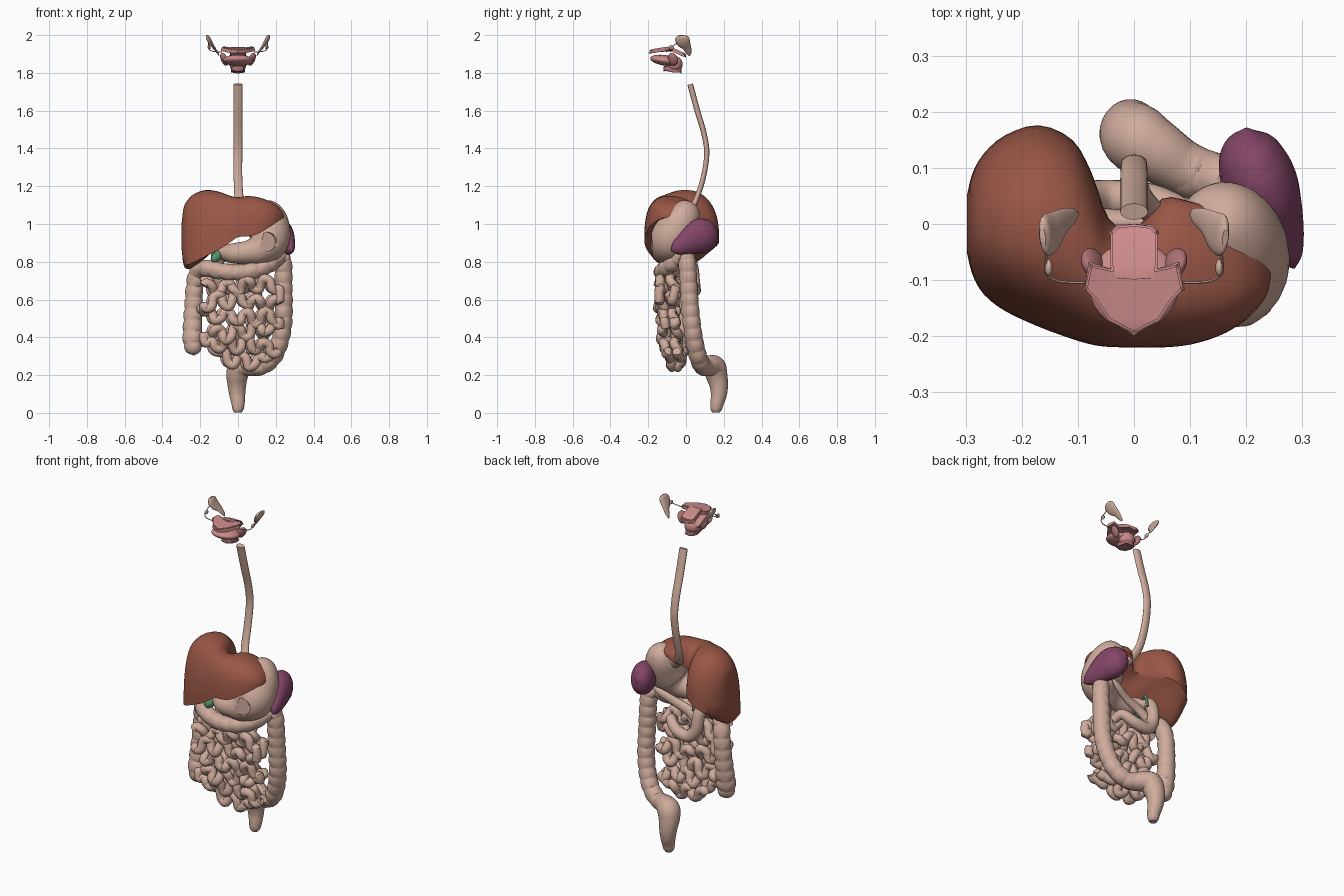
import bpy, bmesh, math, random
from mathutils import Vector, Matrix

if "Cube" in bpy.data.objects:
    bpy.data.objects.remove(bpy.data.objects["Cube"])

random.seed(4)


def mat(name, c):
    m = bpy.data.materials.new(name)
    m.diffuse_color = (*c, 1)
    m.use_nodes = True
    m.node_tree.nodes["Principled BSDF"].inputs["Base Color"].default_value = m.diffuse_color
    return m


BEIGE = mat("beige tissue", (0.62, 0.41, 0.33))
LIVER = mat("liver brown", (0.32, 0.095, 0.062))
PURPLE = mat("spleen purple", (0.23, 0.06, 0.135))
PINK = mat("mouth pink", (0.6, 0.26, 0.255))
DARK = mat("dark pink", (0.42, 0.17, 0.175))
GREEN = mat("bile green", (0.09, 0.28, 0.14))


def finish(name, bm, m, angle=50):
    bmesh.ops.recalc_face_normals(bm, faces=bm.faces)
    me = bpy.data.meshes.new(name)
    bm.to_mesh(me)
    bm.free()
    ob = bpy.data.objects.new(name, me)
    bpy.context.collection.objects.link(ob)
    me.materials.append(m)
    bpy.ops.object.select_all(action='DESELECT')
    ob.select_set(True)
    bpy.context.view_layer.objects.active = ob
    bpy.ops.object.shade_smooth_by_angle(angle=math.radians(angle))
    return ob


def spline(pts, sub):
    """Catmull-Rom through points (x, y, z, radius)."""
    p = [Vector(q) for q in pts]
    p = [2 * p[0] - p[1]] + p + [2 * p[-1] - p[-2]]
    out = []
    for i in range(1, len(p) - 2):
        a, b, c, d = p[i - 1:i + 3]
        for k in range(sub):
            t = k / sub
            out.append(0.5 * (2 * b + (c - a) * t + (2 * a - 5 * b + 4 * c - d) * t * t
                              + (3 * b - a - 3 * c + d) * t ** 3))
    return out + [p[-2]]


def loft(rings, bm):
    """Skin a list of equal-length closed rings and cap both ends."""
    vs = [[bm.verts.new(v) for v in r] for r in rings]
    n = len(vs[0])
    for a, b in zip(vs, vs[1:]):
        for j in range(n):
            bm.faces.new((a[j], a[(j + 1) % n], b[(j + 1) % n], b[j]))
    bm.faces.new(vs[0])
    bm.faces.new(vs[-1])


def tube(name, pts, m, sub=6, sides=16, squash=1.0, ref=(1, 0, 0), bump=0.0, pitch=0.05):
    path = spline(pts, sub)
    c = [q.to_3d() for q in path]
    n, run, rings = Vector(ref), 0.0, []
    for i, q in enumerate(path):
        t = (c[min(i + 1, len(c) - 1)] - c[max(i - 1, 0)]).normalized()
        n = (n - t * n.dot(t)).normalized()
        b = t.cross(n)
        if i:
            run += (c[i] - c[i - 1]).length
        ring = []
        for j in range(sides):
            a = 2 * math.pi * j / sides
            # pouches bulge between three lengthwise bands
            pouch = bump * (abs(math.sin(math.pi * run / pitch)) ** 0.6 - 0.6) * abs(math.sin(1.5 * a)) ** 0.5
            r = max(q[3], 0.001) * (1 + pouch)
            ring.append(c[i] + n * (r * math.cos(a)) + b * (r * squash * math.sin(a)))
        rings.append(ring)
    bm = bmesh.new()
    loft(rings, bm)
    return finish(name, bm, m)


def blob(name, loc, size, m, rot=(0, 0, 0)):
    bm = bmesh.new()
    bmesh.ops.create_uvsphere(bm, u_segments=28, v_segments=18, radius=1)
    ob = finish(name, bm, m)
    ob.location, ob.scale, ob.rotation_euler = loc, size, rot
    return ob


def slab(name, half, zf, thick, m, bevel=0.004):
    """Plate mirrored in x from a half outline; zf gives the lower surface height."""
    pts = half + [(-x, y) for x, y in reversed(half) if x > 0]
    bm = bmesh.new()
    loft([[(x, y, zf(x, y) + h) for x, y in pts] for h in (0, thick)], bm)
    bmesh.ops.triangulate(bm, faces=[f for f in bm.faces if len(f.verts) > 4])
    rim = [e for e in bm.edges if e.calc_face_angle(0) > .7]
    bmesh.ops.bevel(bm, geom=rim, offset=bevel, segments=2, affect='EDGES')
    return finish(name, bm, m, 50)


# Gullet
tube("esophagus", [(0, .022, 1.74, .025), (0, .06, 1.6, .025), (0, .095, 1.48, .024), (0, .11, 1.37, .023),
                   (0, .09, 1.24, .023), (.01, .05, 1.12, .024), (.05, .01, 1.05, .028), (.11, 0, 1.02, .03)],
     BEIGE, squash=.6)

# Stomach with a round window recess in its front wall
stomach = tube("stomach", [(.14, .025, 1.115, .004), (.145, .018, 1.10, .05), (.158, -.005, 1.05, .088),
                           (.168, -.045, .98, .107), (.158, -.085, .91, .109), (.11, -.105, .865, .082),
                           (.05, -.11, .85, .062), (-.02, -.10, .845, .054), (-.08, -.06, .85, .04),
                           (-.11, -.02, .845, .03)], BEIGE, sides=28)
bm = bmesh.new()
bmesh.ops.create_cone(bm, cap_ends=True, segments=32, radius1=.052, radius2=.052, depth=.1,
                      matrix=Matrix.Translation((.165, -.222, .905)) @ Matrix.Rotation(math.radians(20), 4, 'Z')
                      @ Matrix.Rotation(math.radians(90), 4, 'X'))
cutter = finish("window_cutter", bm, BEIGE)
cutter.hide_render = True
bpy.context.view_layer.objects.active = stomach
mod = stomach.modifiers.new("window", 'BOOLEAN')
mod.operation, mod.object = 'DIFFERENCE', cutter
bpy.ops.object.modifier_apply(modifier="window")
bpy.data.objects.remove(cutter)

# Liver: domed sections along x (x, front y, back y, front rim z, back rim z, top z, underside arch)
sections = [(-.298, -.05, .05, .87, .90, 1.01, -.02), (-.288, -.09, .09, .80, .87, 1.085, -.045),
            (-.268, -.125, .125, .785, .87, 1.125, -.06), (-.23, -.155, .158, .80, .88, 1.16, -.06),
            (-.17, -.183, .176, .83, .91, 1.18, -.04), (-.11, -.205, .15, .86, .94, 1.173, 0),
            (-.075, -.215, .09, .88, .97, 1.162, .0), (-.045, -.219, .01, .90, 1.0, 1.15, .01),
            (0, -.22, -.01, .93, 1.02, 1.142, .02), (.05, -.22, .045, .935, 1.06, 1.148, .02),
            (.10, -.215, .04, .945, 1.08, 1.143, .02), (.15, -.2, .025, .975, 1.08, 1.128, .01),
            (.19, -.178, 0, 1.0, 1.07, 1.11, .01), (.22, -.15, -.028, 1.02, 1.055, 1.085, 0),
            (.237, -.125, -.06, 1.03, 1.045, 1.06, 0), (.243, -.10, -.085, 1.035, 1.04, 1.045, 0)]
rings = []
cols = [spline([(s[0], s[1], s[2], s[6]) for s in sections], 3),
        spline([(s[0], s[3], s[4], s[5]) for s in sections], 3)]
for p, q in zip(*cols):
    x, yf, yb, arch = p
    zf, zb, zt = q[1:]
    ring = []
    for k in range(25):
        a = math.pi * k / 24
        u = -math.copysign(abs(math.cos(a)) ** .85, math.cos(a))
        base = zf + (zb - zf) * (u + 1) / 2
        ring.append((x, (yf + yb) / 2 + (yb - yf) / 2 * u, base + (zt - base) * math.sin(a) ** .8))
    for k in range(1, 10):
        t = k / 10
        ring.append((x, yb + (yf - yb) * t, zb + (zf - zb) * t + arch * math.sin(math.pi * t)))
    rings.append(ring)
bm = bmesh.new()
loft(rings, bm)
finish("liver", bm, LIVER)

# Spleen, gallbladder and bile duct
tube("spleen", [(.285, -.078, .86, .004), (.277, -.055, .87, .034), (.258, -.005, .895, .064),
                (.232, .055, .928, .09), (.213, .105, .945, .088), (.203, .145, .958, .062),
                (.20, .17, .965, .006)], PURPLE, ref=(0, 0, 1), squash=.72, sides=24)
tube("gallbladder", [(-.135, -.115, .805, .004), (-.13, -.11, .81, .018), (-.11, -.09, .83, .026),
                     (-.09, -.05, .855, .018), (-.075, -.01, .865, .008), (-.065, .02, .86, .007),
                     (-.07, .03, .80, .007)], GREEN)

# Large bowel
tube("ascending_and_transverse_colon",
     [(-.232, -.04, .305, .005), (-.234, -.04, .325, .036), (-.24, -.035, .38, .05), (-.24, -.02, .47, .049),
      (-.235, -.01, .58, .046), (-.228, -.01, .68, .045), (-.21, -.03, .75, .045), (-.165, -.08, .765, .044),
      (-.09, -.115, .75, .043), (0, -.128, .743, .042), (.09, -.118, .755, .042), (.165, -.08, .785, .042),
      (.215, -.02, .825, .042), (.238, .0, .82, .043)], BEIGE, 14, 24, bump=.17, pitch=.062)
tube("descending_colon",
     [(.205, -.03, .82, .03), (.23, .0, .825, .044), (.24, .008, .77, .046), (.241, .014, .68, .046),
      (.242, .02, .58, .046), (.24, .03, .48, .046), (.222, .045, .38, .046), (.185, .065, .295, .046),
      (.13, .085, .25, .046), (.08, .10, .242, .046)], BEIGE, 14, 24, bump=.15, pitch=.06)
tube("sigmoid_and_rectum",
     [(.12, .09, .245, .044), (.08, .105, .245, .05), (.04, .13, .25, .056), (.008, .15, .24, .062),
      (-.004, .162, .20, .058), (-.006, .173, .15, .05), (-.004, .174, .10, .043), (0, .165, .055, .036),
      (0, .16, .02, .03), (0, .16, .002, .02)], BEIGE, 8, 24)

# Small bowel: duodenum loop, then folded rows in two layers
tube("duodenum", [(-.09, -.04, .85, .03), (-.11, .0, .84, .033), (-.105, .03, .78, .034),
                  (-.095, .04, .70, .034), (-.05, .045, .65, .034), (.03, .04, .66, .032),
                  (.09, .01, .70, .028), (.11, -.04, .68, .025)], BEIGE)
tube("pancreas", [(-.08, .01, .74, .03), (-.02, .005, .78, .03), (.06, .01, .81, .026),
                  (.14, .03, .85, .022), (.19, .04, .88, .006)], BEIGE, squash=.7)


def small_bowel(name, depth, shift):
    pts, flip, side = [], 1, 1
    for row, z in enumerate((.672, .59, .508, .43, .355, .285)):
        half = (.205, .205, .205, .205, .195, .13)[row]
        count = round(2 * half / .052)
        y = depth + (0, 0, .005, .015, .025, .045)[row]
        for i in range(count):
            xc = flip * (-half + (i + .5) * 2 * half / count) + .02 + shift
            zc = z + random.uniform(-.008, .008) + .014 * math.sin(15 * xc + 2 * row + 40 * shift)
            dy, h = random.uniform(-.016, .016), random.uniform(.024, .038)
            lean = random.uniform(-.014, .014)
            for dx, k in ((-.021, .5), (lean, 1), (.021, .5)):
                pts.append((xc + flip * dx, y + dy + random.uniform(-.006, .006), zc + side * h * k, .0245))
            side = -side
        flip = -flip
    tube(name, pts, BEIGE, sub=4, sides=12)


small_bowel("front_small_bowel", -.13, 0)
small_bowel("rear_small_bowel", -.072, -.012)

# Mouth: hard and soft palate, tongue, tongue root, floor
slab("palate", [(0, -.195), (.045, -.172), (.07, -.135), (.088, -.115), (.078, -.072), (.04, -.08), (0, -.08)],
     lambda x, y: 1.902 + (y + .2) * .1 + abs(x) * .1, .018, PINK)
slab("soft_palate", [(0, -.103), (.036, -.10), (.042, -.075), (.042, -.015), (.03, -.004), (0, 0)],
     lambda x, y: 1.918 - max(0, y + .07) * .5, .018, PINK)
blob("tongue", (0, -.11, 1.866), (.08, .08, .028), PINK, (-.15, 0, 0))
blob("tongue_root", (0, -.06, 1.846), (.045, .042, .042), PINK, (-.3, 0, 0))
slab("mouth_floor", [(0, -.12), (.03, -.11), (.036, -.06), (.025, -.03), (0, -.025)],
     lambda x, y: 1.812 - (y + .12) * .12, .026, DARK)

# Salivary glands and ducts on both sides
for s, side in ((1, "left"), (-1, "right")):
    tube(side + "_cheek_gland", [(s * .10, .018, 1.89, .004), (s * .108, .015, 1.905, .014),
                                 (s * .128, .004, 1.935, .024), (s * .147, -.014, 1.962, .037),
                                 (s * .158, -.022, 1.986, .036), (s * .163, -.024, 1.999, .018)],
         BEIGE, ref=(0, 1, 0), squash=.3)
    tube(side + "_gland_duct", [(s * .155, -.045, 1.96, .0025), (s * .157, -.085, 1.93, .0025),
                                (s * .135, -.102, 1.915, .0025), (s * .085, -.105, 1.91, .0025)], BEIGE, sides=6)
    blob(side + "_accessory_gland", (s * .152, -.078, 1.935), (.007, .015, .012), BEIGE)
    blob(side + "_lower_gland", (s * .073, -.07, 1.872), (.016, .028, .036), DARK, (0, s * .4, s * -.4))
